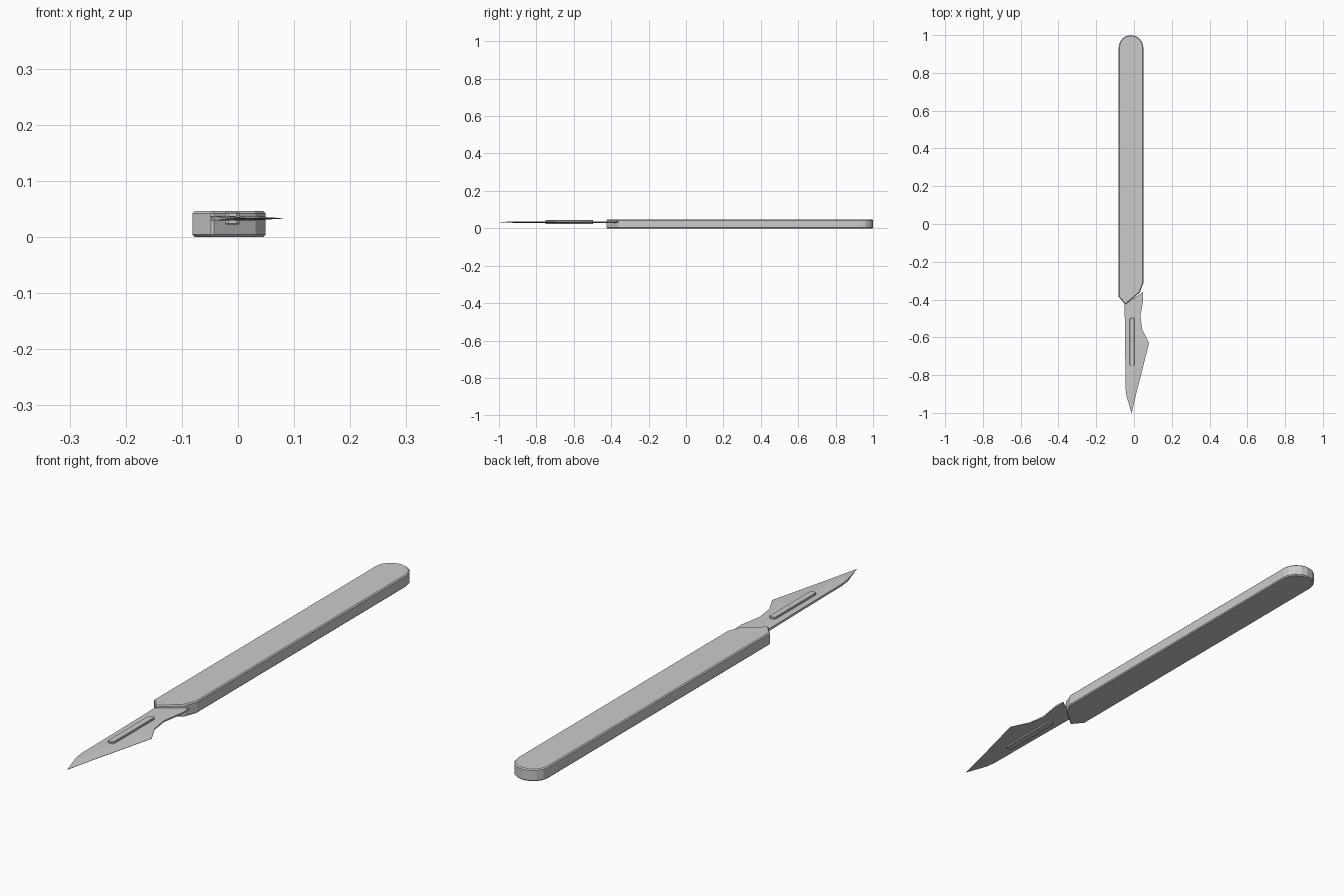
import bpy, bmesh, math

if "Cube" in bpy.data.objects:
    bpy.data.objects.remove(bpy.data.objects["Cube"])


def make_object(name, bm, bevel=0):
    bmesh.ops.recalc_face_normals(bm, faces=bm.faces)
    mesh = bpy.data.meshes.new(name)
    bm.to_mesh(mesh)
    bm.free()
    ob = bpy.data.objects.new(name, mesh)
    bpy.context.collection.objects.link(ob)
    if bevel:
        mod = ob.modifiers.new("edge", 'BEVEL')
        mod.width = bevel
        mod.segments = 1
        mod.limit_method = 'ANGLE'
        mod.angle_limit = math.radians(60)
    return ob


def extrude_outline(name, pts, z0, z1, bevel):
    bm = bmesh.new()
    face = bm.faces.new([bm.verts.new((x, y, z0)) for x, y in pts])
    ret = bmesh.ops.extrude_face_region(bm, geom=[face])
    for v in ret['geom']:
        if isinstance(v, bmesh.types.BMVert):
            v.co.z = z1
    return make_object(name, bm, bevel)


# Handle: slanted front, rounded rear end
cx, hw = -0.016, 0.065
rear = [(cx + hw * math.cos(a), 0.936 + 0.064 * math.sin(a))
        for a in (math.pi * i / 8 for i in range(9))]
front = [(-0.081, -0.385), (-0.046, -0.427), (0.031, -0.362), (0.049, -0.315)]
extrude_outline("handle", front + rear, 0.0, 0.046, 0.004)

# Blade: rows of left, middle and right points, thinning at the cutting edge
# (left x, left y, right x, right y, half thickness at right)
rows = [
    (-0.050, -0.425, 0.047, -0.360, 0.003),
    (-0.050, -0.440, 0.049, -0.400, 0.003),
    (-0.049, -0.490, 0.034, -0.490, 0.003),
    (-0.048, -0.560, 0.044, -0.560, 0.002),
    (-0.047, -0.630, 0.080, -0.630, 0.0004),
    (-0.045, -0.870, 0.019, -0.870, 0.0004),
    (-0.040, -0.910, 0.009, -0.910, 0.0004),
    (-0.014, -0.998, -0.012, -1.000, 0.0004),
]
zc = 0.033
bm = bmesh.new()
rings = []
for lx, ly, rx, ry, t in rows:
    tip = ly < -0.95
    tl = 0.0004 if tip else 0.004
    f = 0.5
    mid = (lx + (rx - lx) * f, ly + (ry - ly) * f, tl)
    section = [(lx, ly, tl), mid, (rx, ry, t)]
    ring = [bm.verts.new((x, y, zc + h)) for x, y, h in section]
    ring += [bm.verts.new((x, y, zc - h)) for x, y, h in reversed(section)]
    rings.append(ring)
for a, b in zip(rings, rings[1:]):
    for i in range(6):
        j = (i + 1) % 6
        bm.faces.new((a[i], a[j], b[j], b[i]))
bm.faces.new(rings[0])
bm.faces.new(rings[-1])
make_object("blade", bm)

# Raised mounting tab through the blade
c = 0.006
x0, x1, y0, y1 = -0.023, 0.003, -0.75, -0.497
tab = [(x0 + c, y0), (x1 - c, y0), (x1, y0 + c), (x1, y1 - c),
       (x1 - c, y1), (x0 + c, y1), (x0, y1 - c), (x0, y0 + c)]
extrude_outline("mounting_tab", tab, 0.022, 0.044, 0.002)
